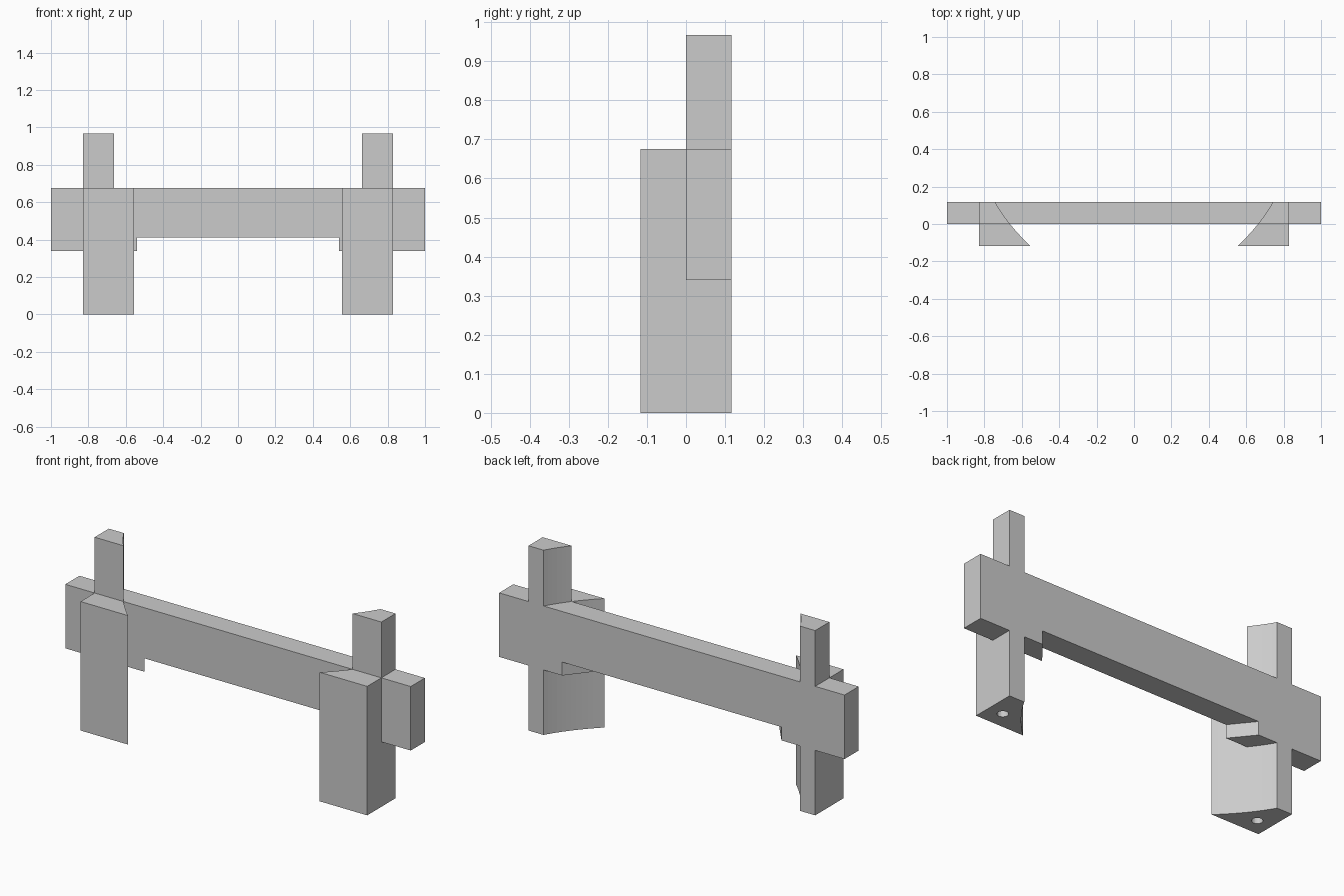
import bpy
import bmesh
import math

cube = bpy.data.objects.get("Cube")
if cube:
    bpy.data.objects.remove(cube, do_unlink=True)

grey = bpy.data.materials.new("plain grey")
grey.use_nodes = True
COLOUR = (0.6, 0.6, 0.6, 1)
grey.diffuse_color = COLOUR
grey.node_tree.nodes["Principled BSDF"].inputs["Base Color"].default_value = COLOUR

DEPTH = 0.117        # half the depth, front to back
RAIL_TOP = 0.675
RAIL_BOTTOM = 0.34
POST_TOP = 0.967
POST_OUTER = 0.83


def prism(name, plan, z0, z1):
    """Extrude a plan outline from z0 up to z1."""
    bm = bmesh.new()
    face = bm.faces.new([bm.verts.new((x, y, z0)) for x, y in plan])
    up = bmesh.ops.extrude_face_region(bm, geom=[face])["geom"]
    verts = [v for v in up if isinstance(v, bmesh.types.BMVert)]
    bmesh.ops.translate(bm, verts=verts, vec=(0, 0, z1 - z0))
    bmesh.ops.recalc_face_normals(bm, faces=bm.faces)
    mesh = bpy.data.meshes.new(name)
    bm.to_mesh(mesh)
    bm.free()
    mesh.materials.append(grey)
    obj = bpy.data.objects.new(name, mesh)
    bpy.context.collection.objects.link(obj)
    return obj


def combine(target, tool, operation):
    """Apply a boolean and remove the tool object."""
    mod = target.modifiers.new(operation.lower(), "BOOLEAN")
    mod.operation = operation
    mod.solver = "EXACT"
    mod.object = tool
    bpy.context.view_layer.objects.active = target
    bpy.ops.object.modifier_apply(modifier=mod.name)
    bpy.data.objects.remove(tool, do_unlink=True)


def post_plan(side, y_front, steps):
    """Post outline with a hollow curved inner side."""
    plan = [(side * POST_OUTER, y_front), (side * POST_OUTER, DEPTH)]
    for i in range(steps + 1):
        y = DEPTH + (y_front - DEPTH) * i / steps
        t = y / DEPTH
        plan.append((side * (0.663 + 0.094 * t - 0.014 * t * t), y))
    return plan


# Cross rail, with the underside raised between slanted ends
frame = prism("rail_frame", [(-1, 0), (1, 0), (1, DEPTH), (-1, DEPTH)],
              RAIL_BOTTOM, RAIL_TOP)
slope = 0.095 / DEPTH


def slant(y):
    return 0.54 + slope * y


margin = 0.05
notch = prism("notch_cutter",
              [(-slant(-margin), -margin), (slant(-margin), -margin),
               (slant(DEPTH + margin), DEPTH + margin),
               (-slant(DEPTH + margin), DEPTH + margin)],
              RAIL_BOTTOM - margin, 0.41)
combine(frame, notch, "DIFFERENCE")

for side, label in ((1, "left"), (-1, "right")):
    # Deep post up to the rail top, then a shallow stub above it
    post = prism(label + "_post", post_plan(side, -DEPTH, 12), 0, RAIL_TOP)
    stub = prism(label + "_stub", post_plan(side, 0, 6), 0.5, POST_TOP)
    combine(post, stub, "UNION")

    # Round blind hole in the foot
    ring = [(side * 0.748 + 0.026 * math.cos(math.tau * i / 24),
             -0.028 + 0.026 * math.sin(math.tau * i / 24)) for i in range(24)]
    combine(post, prism("hole_cutter", ring, -0.1, 0.15), "DIFFERENCE")
    combine(frame, post, "UNION")
